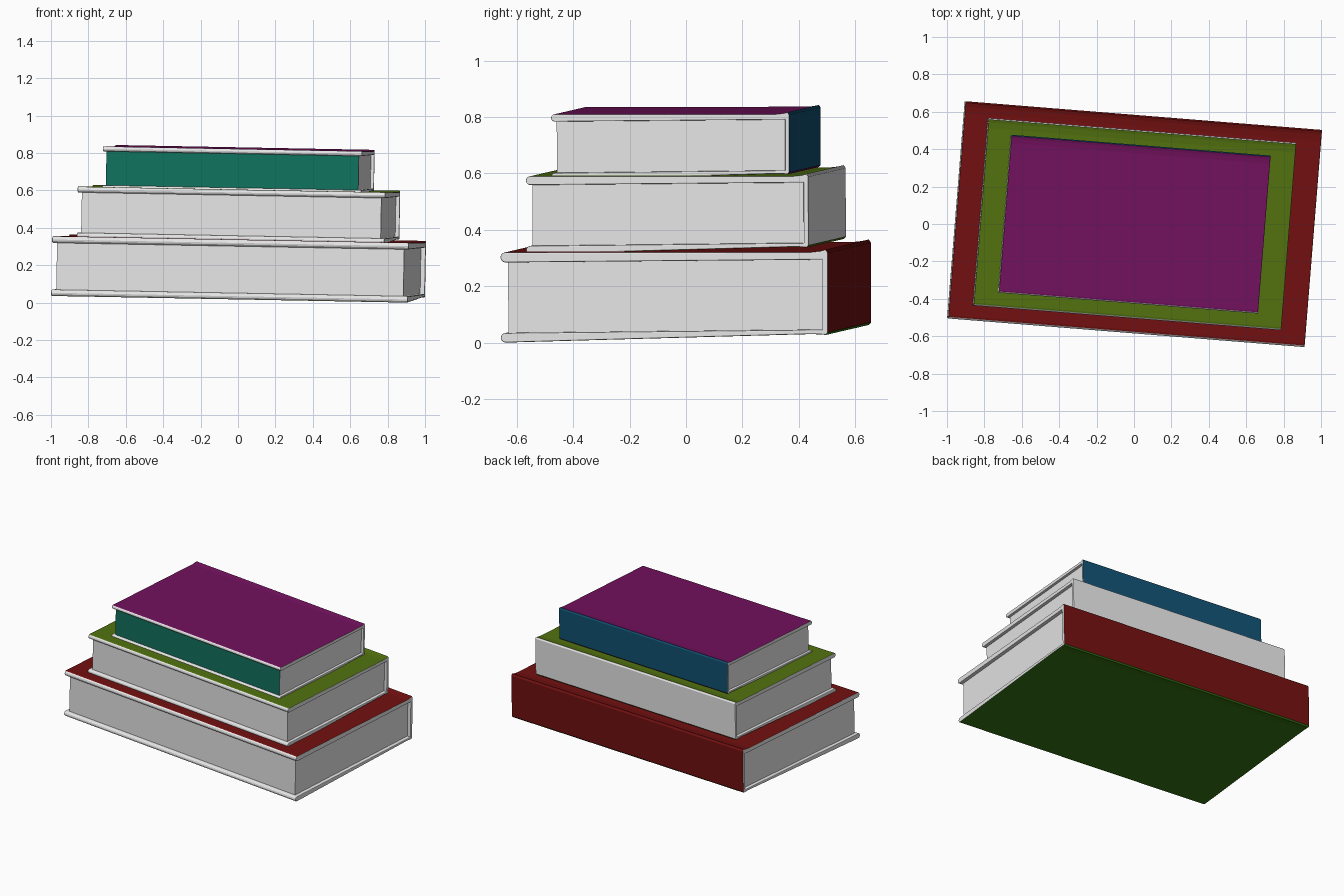
import bpy, bmesh, math
from mathutils import Matrix

if "Cube" in bpy.data.objects:
    bpy.data.objects.remove(bpy.data.objects["Cube"])


def material(name, rgb):
    m = bpy.data.materials.new(name)
    m.diffuse_color = (*rgb, 1)
    m.use_nodes = True
    m.node_tree.nodes["Principled BSDF"].inputs["Base Color"].default_value = m.diffuse_color
    return m


WHITE = material("paper white", (0.8, 0.8, 0.8))
RED = material("red", (0.17, 0.005, 0.005))
GREEN = material("dark green", (0.035, 0.17, 0.006))
OLIVE = material("olive", (0.085, 0.17, 0.005))
PURPLE = material("purple", (0.17, 0.0055, 0.11))
BLUE = material("blue", (0.0056, 0.084, 0.17))
TEAL = material("teal", (0.0056, 0.17, 0.11))

HALF = 0.956   # half the book length
# whole stack is turned a little and leans to the right
POSE = Matrix.Rotation(math.radians(-4.6), 4, 'Z') @ Matrix.Rotation(math.radians(1.07), 4, 'Y')


def arc(y, z, r, start, end, n=6):
    return [(y + r * math.cos(math.radians(start + (end - start) * i / n)),
             z + r * math.sin(math.radians(start + (end - start) * i / n))) for i in range(n + 1)]


def prism(profile, half):
    """Extrude a y-z profile along x."""
    bm = bmesh.new()
    a = [bm.verts.new((-half, y, z)) for y, z in profile]
    face = bm.faces.new(a)
    out = bmesh.ops.extrude_face_region(bm, geom=[face])["geom"]
    for v in out:
        if isinstance(v, bmesh.types.BMVert):
            v.co.x = half
    bmesh.ops.recalc_face_normals(bm, faces=bm.faces[:])
    return bm


def finish(bm, name, mats, size, z):
    mesh = bpy.data.meshes.new(name)
    bm.to_mesh(mesh)
    bm.free()
    for m in mats:
        mesh.materials.append(m)
    mesh.transform(Matrix.Translation((0, 0, z)) @ POSE @ Matrix.Scale(size, 4))
    ob = bpy.data.objects.new(name, mesh)
    bpy.context.collection.objects.link(ob)


def book(name, size, z, top, bottom, spine, fore_edge):
    # wrap-around cover: rounded board edges, hinge ridges at the spine
    profile = (arc(-0.565, 0.017, 0.017, 90, 270)
               + [(0.52, 0.030), (0.555, 0.029), (0.574, 0.027), (0.582, 0.036),
                  (0.582, 0.318), (0.574, 0.330), (0.555, 0.325), (0.52, 0.321)]
               + arc(-0.565, 0.302, 0.018, 90, 270)[0:]
               + [(0.562, 0.294), (0.562, 0.046)])
    bm = prism(profile, HALF)
    rim = [e for e in bm.edges if abs(e.verts[0].co.x - e.verts[1].co.x) < 1e-6]
    bmesh.ops.bevel(bm, geom=rim, offset=0.004, segments=2, profile=0.5,
                    affect='EDGES', clamp_overlap=True)
    bm.normal_update()
    for f in bm.faces:
        c, n = f.calc_center_median(), f.normal
        if abs(n.x) > 0.5 or c.y < -0.572:
            continue
        if n.y > 0.75 and c.y > 0.57:
            f.material_index = 3
        elif n.z > 0.5 and c.z > 0.2:
            f.material_index = 1
        elif n.z < -0.5 and c.z < 0.2 and c.z < 0.035:
            f.material_index = 2
    finish(bm, name + "_cover", (WHITE, top, bottom, spine), size, z)

    # page block
    bm = prism([(-0.557, 0.025), (0.57, 0.040), (0.57, 0.300), (-0.557, 0.295)], HALF - 0.025)
    for f in bm.faces:
        f.material_index = 1 if f.normal.y < -0.9 else 0
    finish(bm, name + "_pages", (WHITE, fore_edge), size, z)


book("bottom_book", 1.0, 0.018, RED, GREEN, RED, WHITE)
book("middle_book", 0.863, 0.329, OLIVE, OLIVE, WHITE, WHITE)
book("top_book", 0.727, 0.590, PURPLE, PURPLE, BLUE, TEAL)
